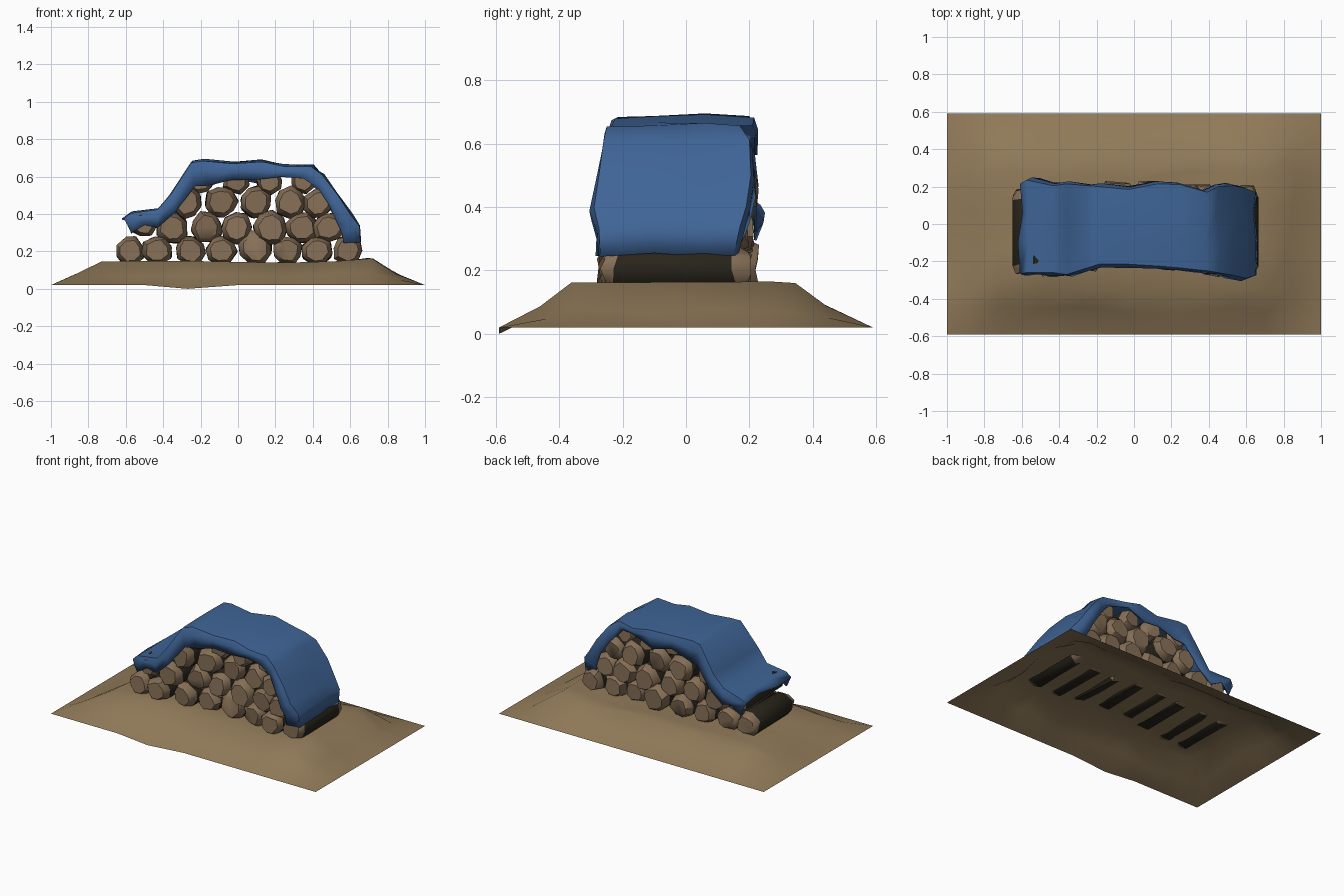
import bpy, math, random
random.seed(7)


def material(name, rgb):
    m = bpy.data.materials.new(name)
    m.diffuse_color = (*rgb, 1)
    return m


EARTH = material("earth", (0.28, 0.195, 0.10))
BARK = material("bark", (0.022, 0.018, 0.011))
WOOD = material("cut_wood", (0.24, 0.16, 0.095))
BLUE = material("blue_cloth", (0.05, 0.13, 0.31))


def build(name, verts, faces, mats, angle):
    me = bpy.data.meshes.new(name)
    me.from_pydata(verts, [], faces)
    ob = bpy.data.objects.new(name, me)
    bpy.context.collection.objects.link(ob)
    for m in mats:
        me.materials.append(m)
    bpy.ops.object.select_all(action='DESELECT')
    ob.select_set(True)
    bpy.context.view_layer.objects.active = ob
    bpy.ops.object.shade_smooth_by_angle(angle=math.radians(angle))
    return ob


def grid_faces(rows, cols):
    return [(r * cols + c, (r + 1) * cols + c, (r + 1) * cols + c + 1, r * cols + c + 1)
            for r in range(rows - 1) for c in range(cols - 1)]


# Earth mound: open sheet rising to a plateau under the logs
xs = [-1, -0.86, -0.72, -0.5, -0.27, 0, 0.25, 0.5, 0.7, 0.85, 1]
ys = [-0.59, -0.46, -0.34, -0.15, 0.08, 0.26, 0.35, 0.46, 0.59]
verts = []
for x in xs:
    for y in ys:
        fx, fy = min(1, (1 - abs(x)) / 0.28), min(1, (0.59 - abs(y)) / 0.25)
        f = 0.5 * min(fx, fy) + 0.5 * fx * fy
        edge = abs(x) == 1 or abs(y) == 0.59
        z = 0.02 + 0.122 * f
        if not edge:
            z += random.uniform(-0.025, 0.006) if f < 0.99 else random.uniform(-0.008, 0.008)
        if x > 0.6 and f > 0.95:
            z += 0.018
        if x == -0.27 and y == -0.59:
            z = 0
        j = 0 if edge else 0.025
        verts.append((x + random.uniform(-j, j), y + random.uniform(-j, j), z))
build("earth_mound", verts, grid_faces(len(xs), len(ys)), [EARTH], 60)


# Logs: irregular prisms with chamfered pale ends
def log(i, x, z, r):
    n = 8
    phase = random.uniform(0, 6.28)
    rad = [r * random.uniform(0.94, 1.12) for _ in range(n)]
    y0 = -0.205 - 0.11 * abs(x) + random.uniform(-0.02, 0.015)
    y1 = 0.21 - 0.04 * abs(x) + random.uniform(-0.02, 0.015)
    if z > 0.55:
        y0, y1 = y0 + 0.02, y1 - 0.03
    v = []
    for y, s in ((y0, 0.72), (y0 + 0.045, 1), (y1 - 0.045, 1), (y1, 0.72)):
        for k in range(n):
            a = phase + 2 * math.pi * (k + random.uniform(-0.2, 0.2)) / n
            dy = random.uniform(-0.012, 0.012)
            v.append((x + s * rad[k] * math.cos(a), y + dy, z + s * rad[k] * math.sin(a)))
    f = [(b * n + k, (b + 1) * n + k, (b + 1) * n + (k + 1) % n, b * n + (k + 1) % n)
         for b in range(3) for k in range(n)]
    f += [tuple(range(n)), tuple(range(4 * n - 1, 3 * n - 1, -1))]
    ob = build("log_%02d" % i, v, f, [BARK, WOOD], 50)
    for p in ob.data.polygons:
        p.material_index = 0 if n <= p.index < 2 * n else 1


stack = [
    (0.205, 0.078, (-0.578, -0.433, -0.257, -0.09, 0.262, 0.422, 0.588)),
    (0.216, 0.092, (0.096,)),
    (0.345, 0.066, (-0.503,)),
    (0.328, 0.083, (-0.353, -0.17, -0.01, 0.342, 0.486)),
    (0.322, 0.090, (0.176,)),
    (0.464, 0.084, (-0.273, -0.09, 0.096, 0.278)),
    (0.458, 0.078, (0.43,)),
    (0.577, 0.070, (-0.2, -0.01, 0.166, 0.35)),
]
i = 0
for z, r, row in stack:
    for x in row:
        i += 1
        log(i, x, z, r)

# Tarp: stations along x of (top x, top z, hem x, hem z, front y, back y)
stations = [
    (-0.61, 0.38, -0.57, 0.30, -0.265, 0.215),
    (-0.575, 0.41, -0.50, 0.34, -0.26, 0.235),
    (-0.43, 0.43, -0.43, 0.32, -0.26, 0.205),
    (-0.36, 0.51, -0.33, 0.41, -0.27, 0.215),
    (-0.25, 0.68, -0.23, 0.55, -0.235, 0.205),
    (-0.19, 0.69, -0.16, 0.55, -0.215, 0.20),
    (-0.03, 0.675, -0.03, 0.59, -0.215, 0.185),
    (0.13, 0.685, 0.10, 0.58, -0.225, 0.215),
    (0.25, 0.66, 0.23, 0.60, -0.235, 0.21),
    (0.39, 0.66, 0.35, 0.59, -0.25, 0.17),
    (0.45, 0.615, 0.43, 0.53, -0.26, 0.20),
    (0.535, 0.505, 0.49, 0.44, -0.275, 0.205),
    (0.60, 0.405, 0.53, 0.36, -0.29, 0.19),
    (0.65, 0.34, 0.555, 0.30, -0.275, 0.17),
    (0.655, 0.25, 0.565, 0.245, -0.27, 0.15),
]
verts = []
for tx, tz, hx, hz, yf, yb in stations:
    j = lambda a=0.008: random.uniform(-a, a)
    mx, mz = tx * 0.6 + hx * 0.4, tz * 0.6 + hz * 0.4
    verts += [(hx, yf - 0.01 + j(), hz + j()), (mx, yf - 0.012 + j(), mz), (tx, yf, tz - 0.006),
              (tx + j(0.015), -0.10, tz + j()), (tx + j(0.015), 0.06, tz + j()),
              (tx, yb, tz - 0.003), (mx, yb + 0.01 + j(), mz), (hx, yb + 0.01 + j(), hz + j(0.02))]
tarp = build("tarp", verts, grid_faces(len(stations), 8), [BLUE], 55)
m = tarp.modifiers.new("thickness", 'SOLIDIFY')
m.thickness = 0.008
m.offset = -1
